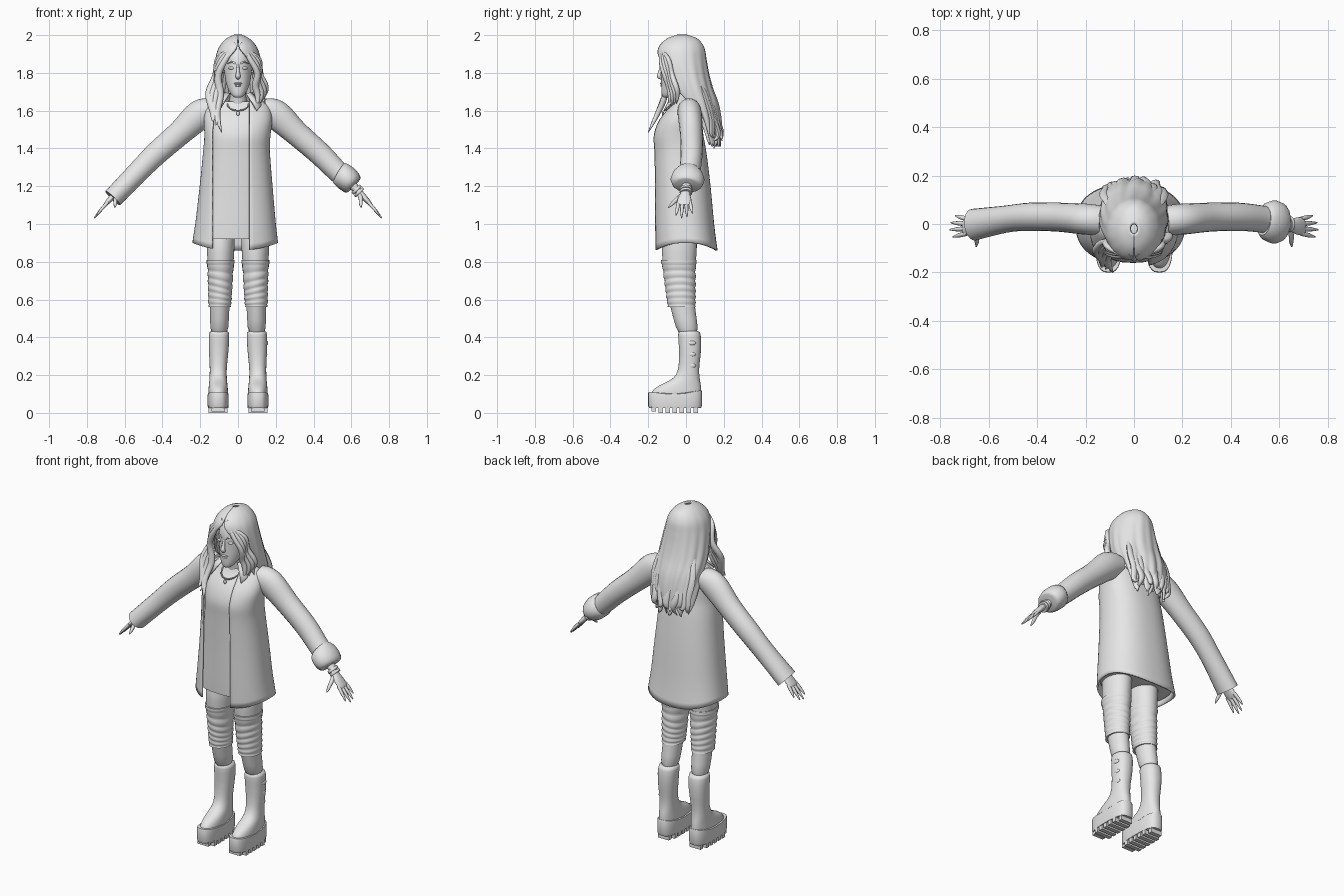
import bpy, bmesh, math
from mathutils import Vector as V
from math import sin, cos, pi, radians

if "Cube" in bpy.data.objects:
    bpy.data.objects.remove(bpy.data.objects["Cube"])

grey = bpy.data.materials.new("plain_grey")
grey.use_nodes = True
grey.diffuse_color = (0.8, 0.8, 0.8, 1)
grey.node_tree.nodes["Principled BSDF"].inputs["Base Color"].default_value = (0.8, 0.8, 0.8, 1)


def finish(name, bm, subsurf=0, thick=0, angle=60):
    bmesh.ops.recalc_face_normals(bm, faces=bm.faces)
    mesh = bpy.data.meshes.new(name)
    bm.to_mesh(mesh)
    bm.free()
    mesh.materials.append(grey)
    ob = bpy.data.objects.new(name, mesh)
    bpy.context.collection.objects.link(ob)
    if thick:
        mod = ob.modifiers.new("thickness", 'SOLIDIFY')
        mod.thickness, mod.offset = thick, 0
    if subsurf:
        ob.modifiers.new("smooth", 'SUBSURF').levels = subsurf
        ob.modifiers["smooth"].render_levels = subsurf
    for o in bpy.context.selected_objects:
        o.select_set(False)
    bpy.context.view_layer.objects.active = ob
    ob.select_set(True)
    bpy.ops.object.shade_smooth_by_angle(angle=radians(angle))
    return ob


def skin(name, rings, closed=True, caps=True, **kw):
    """Bridge a list of point rings into a surface."""
    bm = bmesh.new()
    rows = [[bm.verts.new(p) for p in r] for r in rings]
    n = len(rows[0])
    for a, b in zip(rows, rows[1:]):
        for i in range(n if closed else n - 1):
            j = (i + 1) % n
            bm.faces.new((a[i], a[j], b[j], b[i]))
    if closed and caps:
        bm.faces.new(rows[0])
        bm.faces.new(rows[-1])
    return finish(name, bm, **kw)


def spow(v, p):
    return math.copysign(abs(v) ** p, v)


def oval(z, cx, cy, rx, ry, n=28, p=1.0):
    """Horizontal ring, starting at the front."""
    return [V((cx + rx * spow(sin(2 * pi * i / n), p),
               cy - ry * spow(cos(2 * pi * i / n), p), z)) for i in range(n)]


def column(name, rows, p=1.0, **kw):
    return skin(name, [oval(*r, p=p) for r in rows], **kw)


def smooth_path(pts, steps):
    """Catmull-Rom through tuples of any length."""
    q = [pts[0], *pts, pts[-1]]
    out = []
    for k in range(len(pts) - 1):
        a, b, c, d = q[k:k + 4]
        for s in range(steps):
            t = s / steps
            out.append(tuple(0.5 * (2 * b[i] + (c[i] - a[i]) * t
                       + (2 * a[i] - 5 * b[i] + 4 * c[i] - d[i]) * t * t
                       + (3 * b[i] - a[i] - 3 * c[i] + d[i]) * t ** 3) for i in range(len(a))))
    return out + [pts[-1]]


def tube(name, pts, ref=(0, 1, 0), n=12, steps=4, wave=0, phase=0, **kw):
    """Swept oval; each point is x, y, z, half width along ref, half depth."""
    path = smooth_path(pts, steps)
    last = len(path) - 1
    c = [V(p[:3]) for p in path]
    for i, v in enumerate(c):
        v.x += wave * sin(phase + 14 * i / last) * min(1, 2 * i / last)
    rings = []
    for i, p in enumerate(path):
        t = (c[min(i + 1, last)] - c[max(i - 1, 0)]).normalized()
        s = V(ref)
        s = (s - t * s.dot(t)).normalized()
        u = t.cross(s)
        rings.append([c[i] + s * p[3] * cos(2 * pi * k / n) + u * p[4] * sin(2 * pi * k / n)
                      for k in range(n)])
    return skin(name, rings, **kw)


def ball(name, loc, size):
    bm = bmesh.new()
    bmesh.ops.create_uvsphere(bm, u_segments=16, v_segments=10, radius=1)
    bmesh.ops.scale(bm, vec=size, verts=bm.verts)
    bmesh.ops.translate(bm, vec=loc, verts=bm.verts)
    return finish(name, bm)


def plate(name, pts, thick):
    bm = bmesh.new()
    bm.faces.new([bm.verts.new(p) for p in pts])
    return finish(name, bm, thick=thick, angle=30)


# Head and neck
column("head", [(1.668, 0, -.105, .018, .016), (1.68, 0, -.095, .034, .034),
                (1.71, 0, -.075, .052, .056), (1.75, 0, -.055, .066, .077),
                (1.8, 0, -.042, .073, .09), (1.85, 0, -.035, .077, .1),
                (1.91, 0, -.03, .075, .095), (1.95, 0, -.02, .055, .07),
                (1.97, 0, -.02, .02, .03)], subsurf=1)
column("neck", [(1.56, 0, -.015, .07, .06), (1.63, 0, -.015, .047, .046),
                (1.68, 0, -.03, .042, .045), (1.75, 0, -.04, .045, .05)], subsurf=1)
tube("nose", [(0, -.128, 1.845, .006, .006), (0, -.138, 1.805, .009, .009),
              (0, -.142, 1.782, .014, .012), (0, -.128, 1.77, .008, .006)], ref=(1, 0, 0))
ball("upper_lip", (0, -.127, 1.744), (.022, .012, .006))
ball("lower_lip", (0, -.124, 1.733), (.018, .012, .007))
for side, s in (("left", 1), ("right", -1)):
    ball(side + "_eye", (s * .033, -.119, 1.825), (.018, .01, .008))
    tube(side + "_brow", [(s * .014, -.132, 1.85, .004, .003), (s * .035, -.126, 1.858, .004, .004),
                          (s * .056, -.104, 1.848, .003, .003)], ref=(0, 0, 1), n=6)

# Hair shell: z, cy, rx, ry, half opening in degrees
rows = smooth_path([(1.998, -.02, .015, .02, 0), (1.975, -.02, .06, .08, 1),
                    (1.93, -.025, .097, .117, 5), (1.87, -.022, .115, .125, 28),
                    (1.8, -.005, .127, .12, 42), (1.72, .02, .135, .115, 52),
                    (1.63, .06, .132, .105, 78), (1.53, .095, .12, .085, 88),
                    (1.44, .12, .1, .06, 95)], 4)
rings = []
for z, cy, rx, ry, gap in rows:
    f = min(1, (2 - z) / .5)
    ring = []
    for i in range(73):
        a = radians(gap) + (2 * pi - 2 * radians(gap)) * i / 72
        k = 1 + .035 * f * cos(15 * a + 5 * f) + .02 * f * sin(7 * a)
        ring.append(V((rx * k * sin(a), cy - ry * k * cos(a), z + .03 * f ** 4 * sin(9 * a))))
    rings.append(ring)
skin("hair_shell", rings, closed=False, thick=.012)

# Long back locks
for i in range(11):
    x = -.11 + .022 * i
    b = .03 * cos(x * 14) - .03
    end = 1.39 + .05 * abs(sin(i * 2.1)) + abs(x) * .4
    tube("back_lock_%d" % i, [(x * .8, .08 + b, 1.8, .012, .008), (x, .13 + b, 1.68, .022, .014),
                              (x * 1.08, .165 + b, 1.56, .024, .015),
                              (x, .18 + b + .012 * sin(i * 3), 1.47, .017, .012),
                              (x * .95, .165 + b + .03 * sin(i * 2), end, .002, .002)],
         ref=(1, 0, 0), n=8, wave=.006, phase=i)

# Wavy locks framing the face: the right ones fall over the chest
for i in range(4):
    d = .013 * i
    tube("right_front_lock_%d" % i, [(-.012 - d, -.125, 1.955 - d, .01, .008),
         (-.068 - d, -.132 + d, 1.87, .015, .012), (-.1 - d * .7, -.115 + d, 1.77, .019, .015),
         (-.105 - d, -.115, 1.67, .02, .016), (-.1 - d, -.155, 1.575, .017, .013),
         (-.098 - d * .6, -.2 + d * .5, 1.485 + d * 1.5, .002, .002)],
         ref=(1, 0, 0), n=8, steps=6, wave=.011, phase=i * 1.1)
    tube("left_front_lock_%d" % i, [(.012 + d, -.125, 1.955 - d, .01, .008),
         (.068 + d, -.132 + d, 1.87, .014, .012), (.098 + d * .7, -.11 + d, 1.78, .017, .014),
         (.1 + d, -.085 + d, 1.7, .017, .014),
         (.088 + d * 1.4, -.09 + d, 1.6 + d, .002, .002)],
         ref=(1, 0, 0), n=8, steps=6, wave=.009, phase=2 + i)

# Dress and open coat share one body profile
body = smooth_path([(.86, -.015, 0, .222, .162), (1.0, -.013, -.01, .208, .154),
                    (1.2, -.01, -.02, .188, .145), (1.38, -.008, -.033, .172, .136),
                    (1.47, -.003, -.042, .17, .129), (1.55, 0, -.03, .176, .11),
                    (1.62, 0, -.004, .163, .082), (1.66, 0, -.004, .11, .066),
                    (1.69, 0, -.01, .06, .056)], 3)
column("dress", [(max(z, .92), cx, cy, rx - .012, ry - .012) for z, cx, cy, rx, ry in body[1:-4]], p=.85)
rings = []
for z, cx, cy, rx, ry in body:
    a0 = math.asin(min(.8, (.06 - cx) / rx) ** (1 / .85))
    a1 = 2 * pi - math.asin(min(.85, (.135 + cx) / rx) ** (1 / .85))
    if z > 1.5:
        a1 += (z - 1.5) * 1.2
    ring = []
    for i in range(57):
        a = a0 + (a1 - a0) * i / 56
        lift = .04 * sin(a) ** 2 * max(0, 1 - (z - .86) / .15)
        ring.append(V((cx + rx * spow(sin(a), .85), cy - ry * spow(cos(a), .85), z + lift)))
    rings.append(ring)
skin("coat", rings, closed=False, thick=.01)
for side, s in (("left", 1), ("right", -1)):
    plate(side + "_collar", [(s * .045, -.07, 1.69), (s * .075, -.03, 1.695), (s * .125, -.09, 1.63),
                             (s * .1, -.115, 1.6)], .008)

# Necklace
chain = [(.056 * sin(a), -.06 - .055 * cos(a), 1.635 - .035 * cos(a), .004, .004)
         for a in [2 * pi * i / 16 for i in range(17)]]
tube("necklace", chain, ref=(0, .3, 1), n=6, steps=2)
ball("pendant", (0, -.122, 1.585), (.009, .006, .012))

# Legs, stockings, boots and chunky soles
for side, s in (("left", 1), ("right", -1)):
    column(side + "_leg", [(z, s * x, *r) for z, x, *r in (
        (1.02, .09, -.03, .08, .1), (.84, .092, -.037, .073, .093), (.7, .093, -.035, .062, .08),
        (.58, .096, -.022, .052, .066), (.5, .098, -.005, .05, .062), (.4, .1, .015, .048, .056))], subsurf=1)
    folds = []
    for i in range(43):
        t = i / 42
        bump = .005 * abs(sin(pi * (1.2 + 6.2 * t ** 1.5))) + (.004 if t < .08 else 0)
        folds.append((.81 - .25 * t, s * (.092 + .005 * t), -.039 + .016 * t,
                      .067 - .011 * t + bump, .087 - .017 * t + bump))
    rings = [oval(*f) for f in folds]
    for r in rings[1:]:
        for p in r:
            p.z += .25 * s * (p.x - s * .095) * sin((p.z - .56) * 14)
    skin(side + "_stocking", rings)
    column(side + "_boot", [(z, s * x, *r) for z, x, *r in (
        (.435, .1, .016, .05, .056), (.425, .1, .017, .055, .061), (.34, .102, .024, .054, .06),
        (.25, .104, .016, .045, .053), (.2, .105, .01, .045, .06), (.17, .105, -.004, .047, .079),
        (.145, .105, -.035, .05, .115), (.11, .105, -.054, .053, .136), (.07, .105, -.056, .053, .136))],
        subsurf=1, p=.9)
    sole = [oval(z, s * .105, -.058, .056 * k, .143 * k, p=.7)
            for z, k in ((.025, .96), (.04, 1), (.09, 1), (.1, .98))]
    for p in sole[-1] + sole[-2]:
        p.z += .02 * max(0, p.y + .02) / .1 + .012 * max(0, -.1 - p.y) / .1
    skin(side + "_sole", sole, angle=35)
    for i in range(7):
        y = -.17 + .037 * i
        w = .036 if i in (0, 6) else .05
        bm = bmesh.new()
        bmesh.ops.create_cube(bm, size=1)
        bmesh.ops.scale(bm, vec=(2 * w, .024, .036), verts=bm.verts)
        bmesh.ops.translate(bm, vec=(s * .105, y, .018 + (.008 if i == 0 else 0)), verts=bm.verts)
        finish("%s_tread_%d" % (side, i), bm, angle=30)

# Straps on the outer side of the left boot
for i, z in enumerate((.37, .31, .25)):
    ball("boot_buckle_%d" % i, (.15 - .004 * i, .03, z), (.009, .022, .013))

# Sleeves and hands
for side, s in (("left", 1), ("right", -1)):
    end = ((.6, .008, 1.215, .056, .056) if s > 0 else (.663, -.003, 1.137, .066, .054))
    arm = [(.13, .015, 1.605, .06, .06), (.2, .02, 1.58, .064, .078), (.31, .028, 1.48, .06, .066),
           (.43, .03, 1.375, .058, .062), (.53, .02, 1.275, .056, .057), end]
    tube(side + "_sleeve", [(s * x, *r) for x, *r in arm], n=20, steps=4)
    tube(side + "_wrist", [(s * x, *r) for x, *r in (
        (.58, .01, 1.235, .03, .028), (.625, 0, 1.185, .024, .021), (.65, -.004, 1.16, .026, .017),
        (.675, -.008, 1.133, .036, .015), (.698, -.01, 1.108, .036, .011), (.705, -.01, 1.1, .03, .007))], n=16)
    for i in range(4):
        y = -.039 + .02 * i
        reach = (.05, .063, .058, .04)[i]
        tube("%s_finger_%d" % (side, i), [(s * .69, y, 1.115, .01, .009),
             (s * (.698 + reach * .5), y * 1.25 + .002, 1.105 - reach * .55, .009, .008),
             (s * (.698 + reach), y * 1.45 + .004, 1.1 - reach * 1.08, .003, .003)], n=8, steps=3)
    tube(side + "_thumb", [(s * .645, -.015, 1.158, .014, .012), (s * .65, -.05, 1.13, .011, .011),
                           (s * .65, -.075, 1.105, .009, .009), (s * .652, -.093, 1.088, .003, .003)],
         ref=(1, 0, .3), n=8)

# Turned-up left cuff and bracelets
tube("left_cuff", [(.535, .014, 1.272, .062, .06), (.55, .012, 1.262, .08, .066),
                   (.58, .008, 1.236, .09, .068), (.605, .004, 1.21, .08, .06),
                   (.612, .003, 1.203, .06, .05)], n=14, steps=2, angle=35)
for i in range(2):
    x, z = .622 + .013 * i, 1.188 - .014 * i
    tube("bracelet_%d" % i, [(x, 0, z, .031, .029), (x + .006, 0, z - .006, .034, .032),
                             (x + .011, 0, z - .011, .031, .029)], n=16, steps=2)
